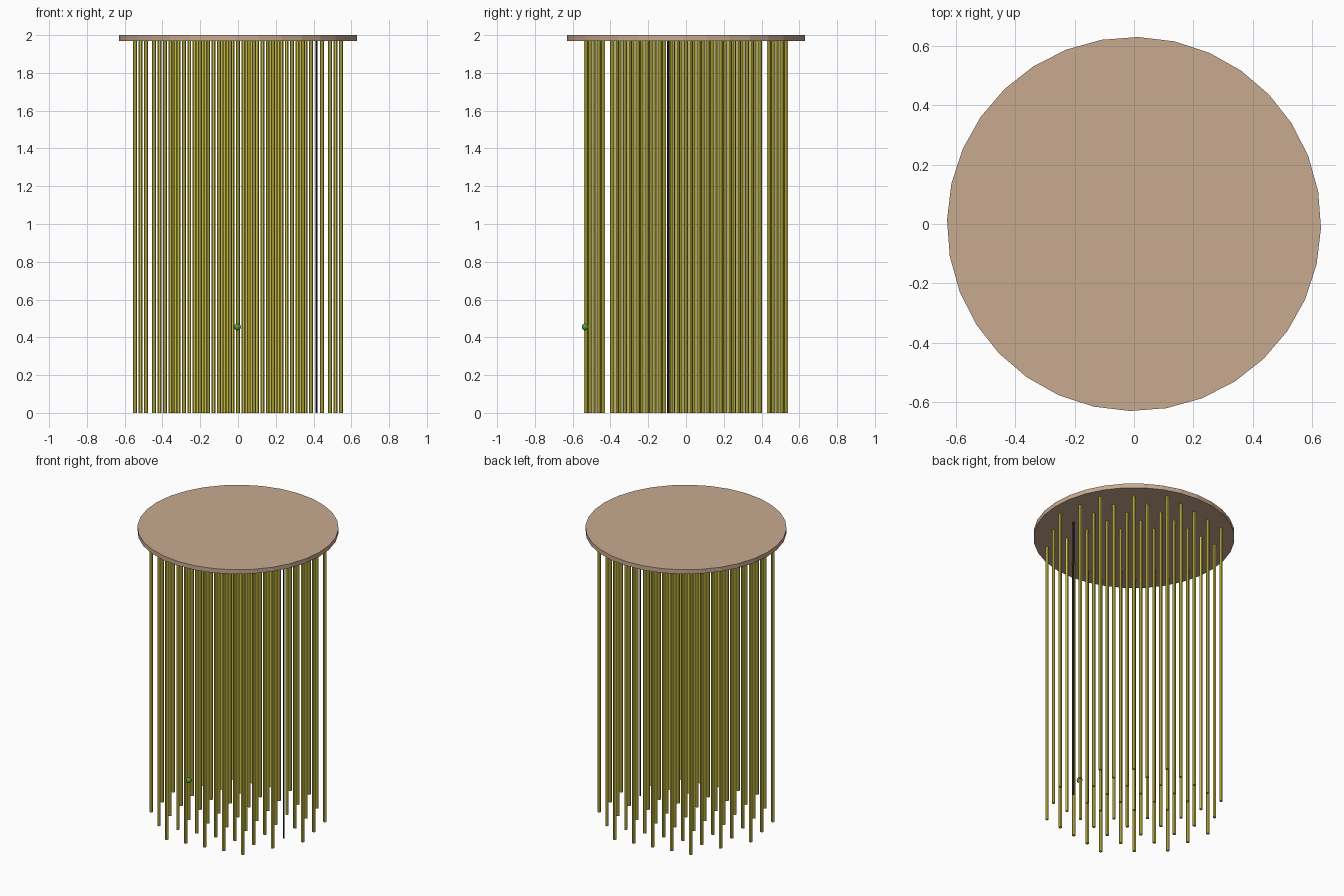
import bpy
from math import cos, sin, radians

if "Cube" in bpy.data.objects:
    bpy.data.objects.remove(bpy.data.objects["Cube"])

TURN = radians(10)          # the whole layout is turned about z
DX, DY = 0.131, 0.164       # rod spacing along and across the rows
TOP, UNDER = 2.0, 1.97


def material(name, rgb):
    m = bpy.data.materials.new(name)
    m.diffuse_color = (*rgb, 1)
    m.use_nodes = True
    m.node_tree.nodes["Principled BSDF"].inputs["Base Color"].default_value = m.diffuse_color
    return m


tan = material("tan", (0.58, 0.40, 0.28))
yellow = material("yellow", (0.60, 0.52, 0.06))
dark = material("dark", (0.02, 0.02, 0.02))
green = material("green", (0.08, 0.35, 0.04))


def cylinder(name, x, y, z0, z1, r, sides, mat):
    bpy.ops.mesh.primitive_cylinder_add(vertices=sides, radius=r, depth=z1 - z0,
                                        location=(x, y, (z0 + z1) / 2))
    ob = bpy.context.object
    ob.name = name
    ob.data.materials.append(mat)
    return ob


# Top disc
disc = cylinder("top_disc", 0, 0, UNDER, TOP, 0.63, 32, tan)
disc.rotation_euler.z = TURN

# Hanging rods: rows of 5, 7, 9, 9, 9, 7, 5
for row in range(-3, 4):
    half = {3: 2, 2: 3}.get(abs(row), 4)
    for col in range(-half, half + 1):
        x, y = col * DX, row * DY
        px = x * cos(TURN) - y * sin(TURN)
        py = x * sin(TURN) + y * cos(TURN)
        if (col, row) == (3, -1):       # one thin dark rod
            cylinder("dark_rod", px, py, 0, UNDER, 0.006, 8, dark)
        else:
            rod = cylinder("rod", px, py, 0, UNDER + 0.005, 0.0105, 12, yellow)
            bpy.ops.object.shade_smooth_by_angle()

# Small green ball at the front
bpy.ops.mesh.primitive_uv_sphere_add(segments=24, ring_count=12, radius=0.018,
                                     location=(-0.003, -0.534, 0.455))
ball = bpy.context.object
ball.name = "ball"
ball.data.materials.append(green)
bpy.ops.object.shade_smooth_by_angle()
